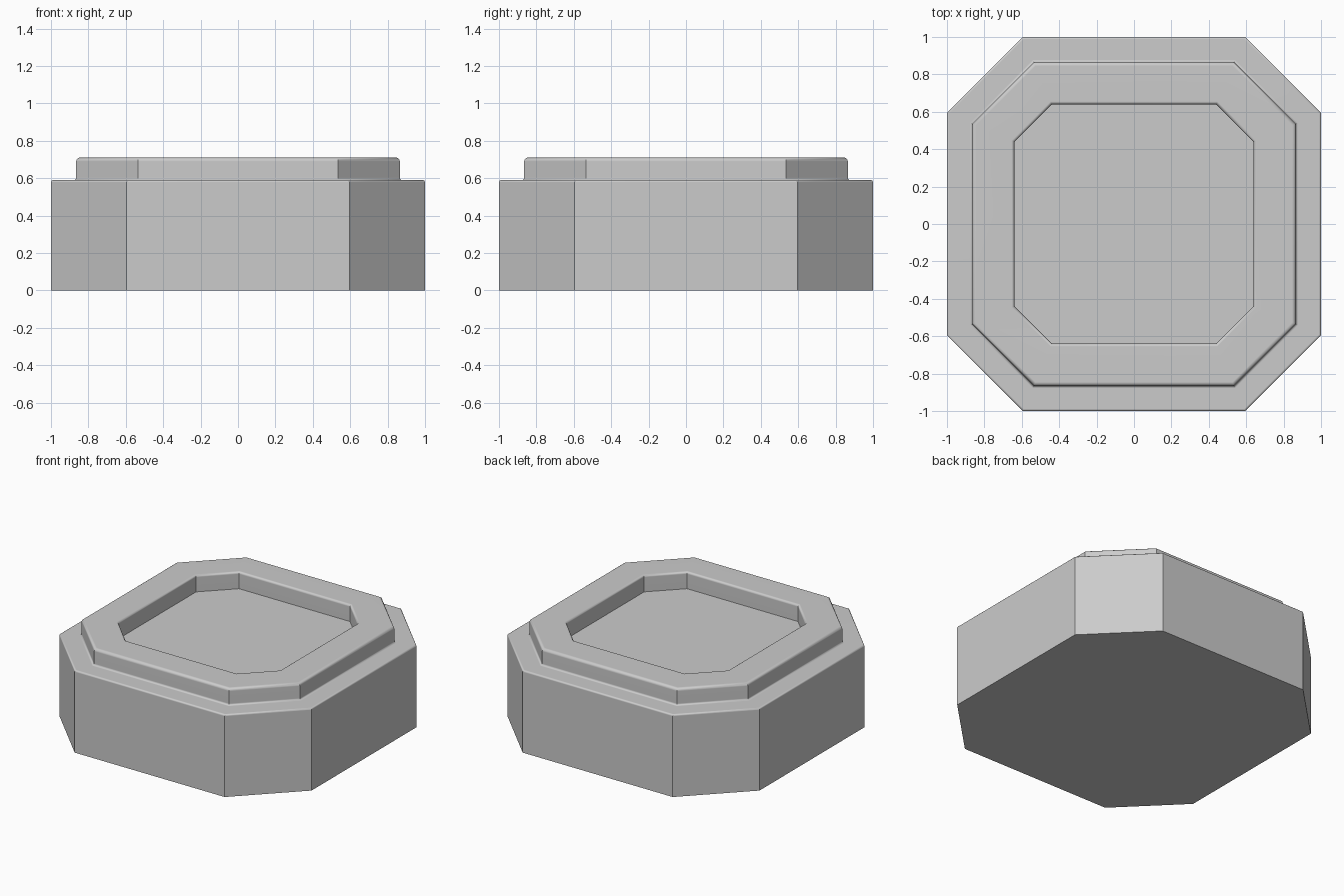
import bpy
import bmesh
import math

cube = bpy.data.objects.get("Cube")
if cube:
    bpy.data.objects.remove(cube, do_unlink=True)

GREY = (0.6, 0.6, 0.6, 1)
mat = bpy.data.materials.new("plain grey")
mat.use_nodes = True
mat.diffuse_color = GREY
mat.node_tree.nodes["Principled BSDF"].inputs["Base Color"].default_value = GREY

BASE_TOP, RIM_TOP, FLOOR = 0.59, 0.71, 0.59
OUTER = (1.0, 0.595)      # half width, half length of the straight side
RIM_OUT = (0.865, 0.535)
RIM_IN = (0.64, 0.44)


def octagon(bm, shape, inset, z):
    """Ring of a chamfered square, offset inwards by inset."""
    a = shape[0] - inset
    c = shape[1] - inset * math.tan(math.pi / 8)
    pts = [(a, -c), (a, c), (c, a), (-c, a), (-a, c), (-a, -c), (-c, -a), (c, -a)]
    return [bm.verts.new((x, y, z)) for x, y in pts]


def rounded(shape, z, r, side=1, steps=4):
    """Quarter round between a wall and a flat top at height z."""
    out = []
    for i in range(steps + 1):
        t = math.pi / 2 * i / steps
        out.append((shape, side * r * (1 - math.cos(t)), z - r + r * math.sin(t)))
    return out


def fillet(shape, z, r, steps=4):
    """Concave quarter round from a flat ledge up into a wall."""
    out = []
    for i in range(steps + 1):
        t = math.pi / 2 * i / steps
        out.append((shape, r * (math.sin(t) - 1), z + r * (1 - math.cos(t))))
    return out


# Profile from the underside, up the body, over the rim and into the recess
profile = [(OUTER, 0, 0)]
profile += rounded(OUTER, BASE_TOP, 0.012)
profile += fillet(RIM_OUT, BASE_TOP, 0.013)
profile += rounded(RIM_OUT, RIM_TOP, 0.02)
profile += reversed(rounded(RIM_IN, RIM_TOP, 0.015, side=-1))
profile += [(RIM_IN, 0, FLOOR)]

bm = bmesh.new()
rings = [octagon(bm, *p) for p in profile]
for low, high in zip(rings, rings[1:]):
    for i in range(8):
        j = (i + 1) % 8
        bm.faces.new((low[i], low[j], high[j], high[i]))
bm.faces.new(rings[-1])               # recess floor
bm.faces.new(reversed(rings[0]))      # underside
bmesh.ops.recalc_face_normals(bm, faces=bm.faces)

mesh = bpy.data.meshes.new("octagonal_block")
bm.to_mesh(mesh)
bm.free()
mesh.materials.append(mat)
block = bpy.data.objects.new("octagonal_block", mesh)
bpy.context.collection.objects.link(block)

# Smooth rounded edges while the flat walls stay flat
bpy.ops.object.select_all(action="DESELECT")
block.select_set(True)
bpy.context.view_layer.objects.active = block
bpy.ops.object.shade_smooth_by_angle(angle=math.radians(30))
weighted = block.modifiers.new("flat_normals", "WEIGHTED_NORMAL")
weighted.keep_sharp = True
